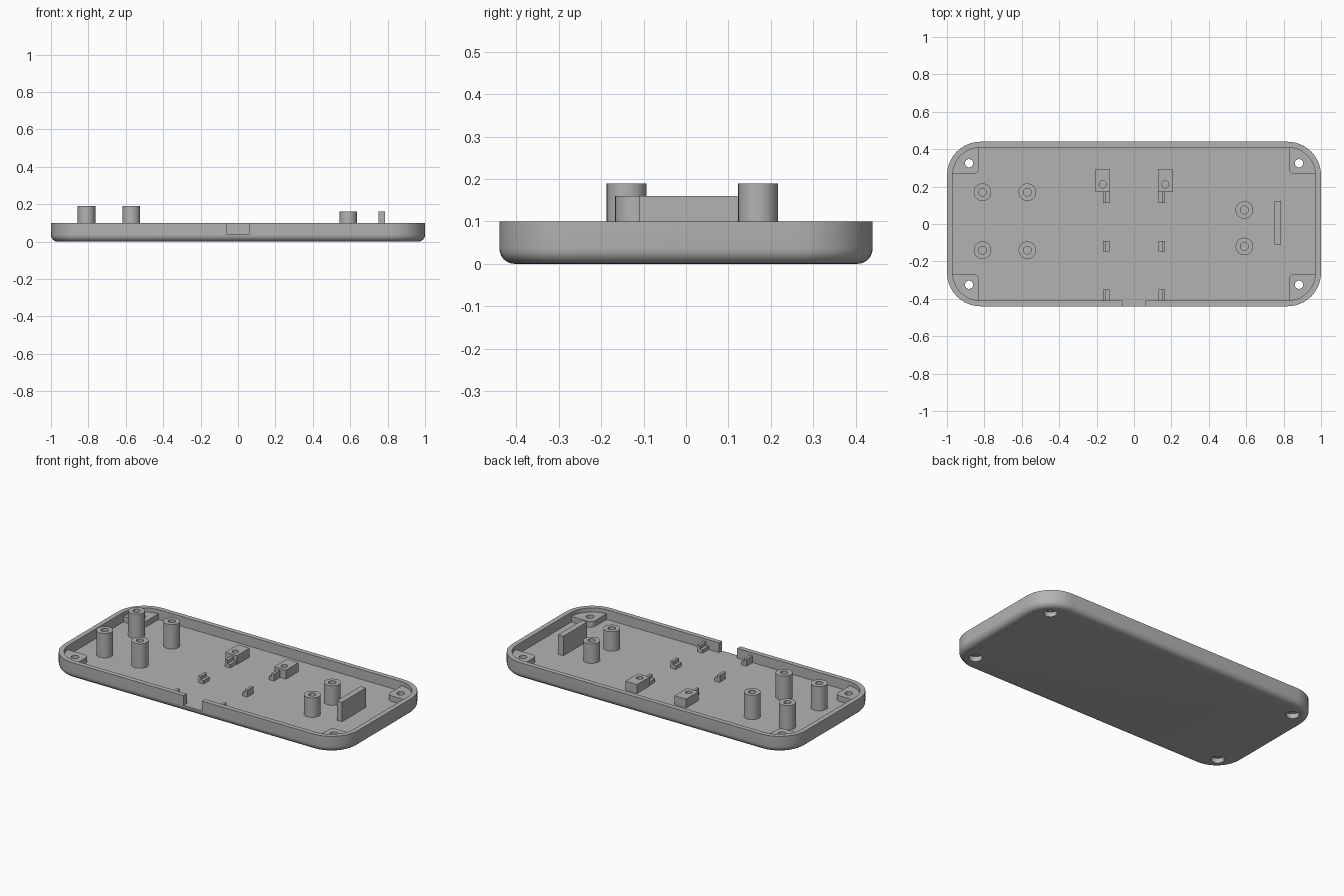
import bpy
import bmesh
from math import sin, cos, pi, radians

default = bpy.data.objects.get("Cube")
if default:
    bpy.data.objects.remove(default, do_unlink=True)

grey = bpy.data.materials.new("plain grey")
grey.use_nodes = True
grey.diffuse_color = (0.45, 0.45, 0.45, 1)
grey.node_tree.nodes["Principled BSDF"].inputs["Base Color"].default_value = grey.diffuse_color

FLOOR, RIM = 0.04, 0.1
HALF_X, HALF_Y, WALL, CORNER = 1.0, 0.44, 0.03, 0.18


def outline(x0, x1, y0, y1, radii, steps=10):
    """Rectangle with its own radius at each corner, anticlockwise from (x1, y1)."""
    points = []
    corners = [(x1, y1, -1, -1), (x0, y1, 1, -1), (x0, y0, 1, 1), (x1, y0, -1, 1)]
    for i, ((x, y, sx, sy), r) in enumerate(zip(corners, radii)):
        if r == 0:
            points.append((x, y))
            continue
        for k in range(steps + 1):
            a = (i + k / steps) * pi / 2
            points.append((x + sx * r + r * cos(a), y + sy * r + r * sin(a)))
    return points


def circle(x, y, r, sides=32):
    return [(x + r * cos(2 * pi * k / sides), y + r * sin(2 * pi * k / sides))
            for k in range(sides)]


def loft(name, rings):
    """Closed solid through (outline, height) rings, capped at both ends."""
    bm = bmesh.new()
    loops = [[bm.verts.new((x, y, z)) for x, y in pts] for pts, z in rings]
    for low, high in zip(loops, loops[1:]):
        n = len(low)
        for i in range(n):
            j = (i + 1) % n
            bm.faces.new((low[i], low[j], high[j], high[i]))
    bm.faces.new(loops[0][::-1])
    bm.faces.new(loops[-1])
    bmesh.ops.recalc_face_normals(bm, faces=bm.faces)
    mesh = bpy.data.meshes.new(name)
    bm.to_mesh(mesh)
    bm.free()
    mesh.materials.append(grey)
    obj = bpy.data.objects.new(name, mesh)
    bpy.context.collection.objects.link(obj)
    return obj


def box(name, x0, x1, y0, y1, z0, z1):
    pts = outline(x0, x1, y0, y1, (0, 0, 0, 0))
    return loft(name, [(pts, z0), (pts, z1)])


def select(obj):
    bpy.ops.object.select_all(action="DESELECT")
    obj.select_set(True)
    bpy.context.view_layer.objects.active = obj


def cut(obj, cutter):
    cutter.hide_render = True
    mod = obj.modifiers.new("cut", "BOOLEAN")
    mod.operation, mod.solver, mod.object = "DIFFERENCE", "EXACT", cutter
    select(obj)
    bpy.ops.object.modifier_apply(modifier=mod.name)


def smooth(obj):
    select(obj)
    bpy.ops.object.shade_smooth_by_angle(angle=radians(30))


def inset_ring(d):
    return outline(-HALF_X + d, HALF_X - d, -HALF_Y + d, HALF_Y - d, [CORNER - d] * 4)


# Tray: rounded lower edge, rim, inner wall and floor
FILLET = 0.036
rings = []
for k in range(7):
    a = k / 6 * pi / 2
    rings.append((inset_ring(FILLET * (1 - sin(a))), FILLET * (1 - cos(a))))
rings += [(inset_ring(0), RIM), (inset_ring(WALL), RIM), (inset_ring(WALL), FLOOR)]
tray = loft("tray", rings)

# Connector notch in the front wall, level with the floor
notch = box("notch_cutter", -0.062, 0.062, -0.5, -HALF_Y + WALL + 0.002, FLOOR, 0.2)
cut(tray, notch)
bpy.data.objects.remove(notch)

# Corner screw pads with stepped holes through the floor
for sx, side in ((-1, "right"), (1, "left")):
    for sy, end in ((-1, "front"), (1, "back")):
        xs = sorted((sx * 0.828, sx * 0.973))
        ys = sorted((sy * 0.268, sy * 0.413))
        radii = []
        for cx, cy in ((1, 1), (-1, 1), (-1, -1), (1, -1)):
            if (cx, cy) == (sx, sy):
                radii.append(0.144)
            else:
                radii.append(0.03 if (cx, cy) == (-sx, -sy) else 0)
        pts = outline(*xs, *ys, radii)
        pad = loft(f"{end}_{side}_screw_pad", [(pts, FLOOR), (pts, 0.075)])
        hx, hy = sx * 0.882, sy * 0.325
        wide, narrow = circle(hx, hy, 0.037), circle(hx, hy, 0.022)
        hole = loft("hole_cutter", [(wide, -0.05), (wide, 0.03), (narrow, 0.03), (narrow, 0.2)])
        cut(tray, hole)
        cut(pad, hole)
        bpy.data.objects.remove(hole)
        smooth(pad)
smooth(tray)


# Standoff posts with blind screw holes
def post(name, x, y, top):
    outer, inner = circle(x, y, 0.047), circle(x, y, 0.021)
    smooth(loft(name, [(outer, FLOOR), (outer, top), (inner, top), (inner, FLOOR + 0.01)]))


for x in (-0.81, -0.57):
    for y in (-0.14, 0.17):
        post("tall_post", x, y, 0.19)
for y in (-0.12, 0.075):
    post("short_post", 0.59, y, 0.16)

# Upright support plate
box("support_plate", 0.75, 0.786, -0.11, 0.122, FLOOR, 0.16)

# Screw blocks and the row of stepped board clips in front of each
for s, side in ((-1, "right"), (1, "left")):
    x = s * 0.167
    block = box(f"{side}_screw_block", x - 0.04, x + 0.04, 0.172, 0.295, FLOOR, 0.095)
    bore = circle(x, 0.212, 0.019, 24)
    drill = loft("bore_cutter", [(bore, 0.05), (bore, 0.2)])
    cut(block, drill)
    bpy.data.objects.remove(drill)
    smooth(block)
    for y0, y1 in ((-0.41, -0.35), (-0.147, -0.09), (0.112, 0.172)):
        low = sorted((s * 0.132, s * 0.15))
        high = sorted((s * 0.15, s * 0.167))
        box(f"{side}_clip_ledge", *low, y0, y1, FLOOR, 0.062)
        box(f"{side}_clip_stop", *high, y0, y1, FLOOR, 0.083)
